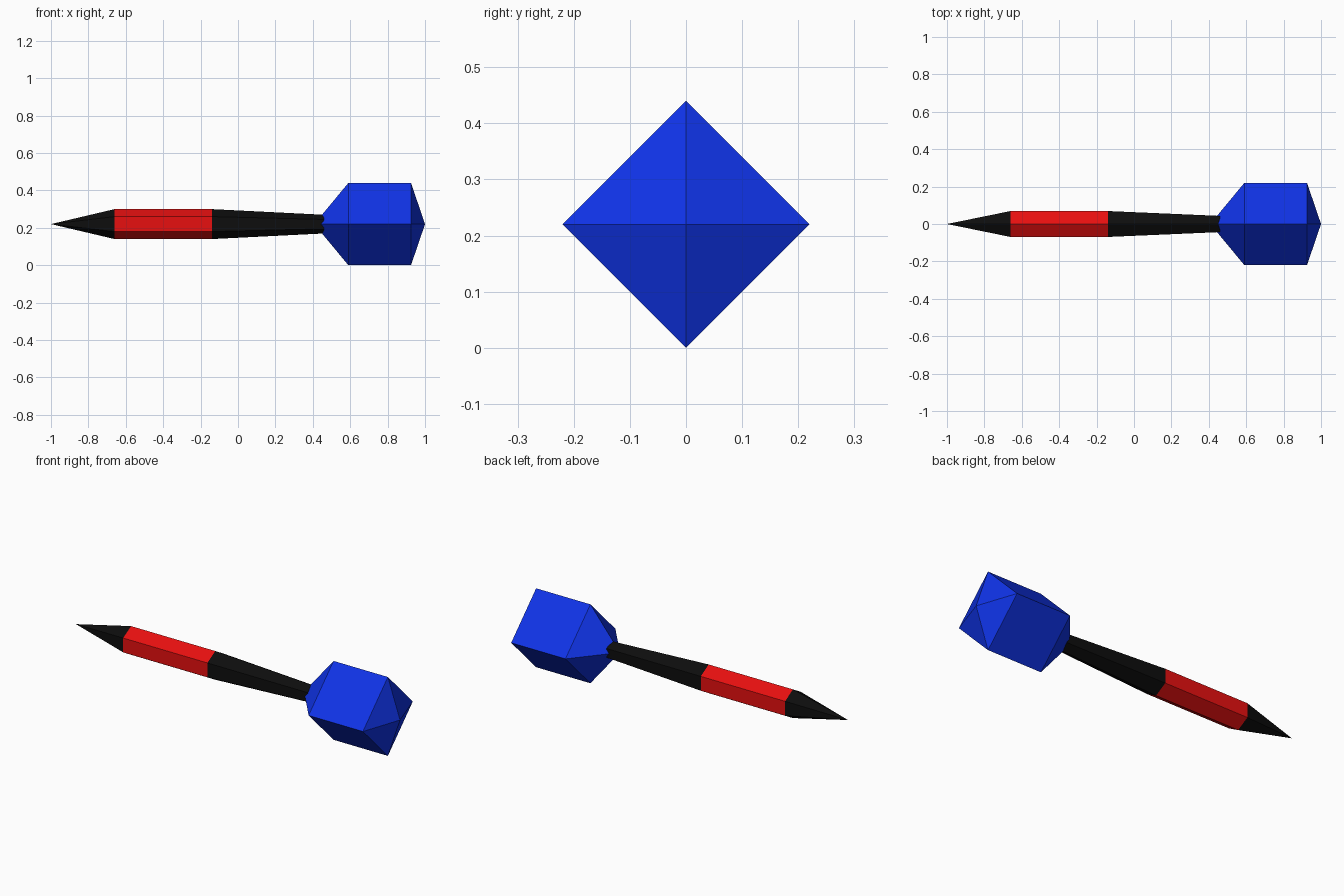
import bpy, bmesh
from math import cos, sin, tau

AXIS_Z = 0.22

cube = bpy.data.objects.get("Cube")
if cube:
    bpy.data.objects.remove(cube, do_unlink=True)


def make_material(name, rgb):
    mat = bpy.data.materials.new(name)
    mat.use_nodes = True
    colour = (*rgb, 1.0)
    mat.diffuse_color = colour
    mat.node_tree.nodes["Principled BSDF"].inputs["Base Color"].default_value = colour
    return mat


def faceted_rod(name, profile, sides, mat):
    """Sweep (x, radius) stations along x, one vertex straight up; radius 0 makes a point."""
    bm = bmesh.new()
    rings = []
    for x, r in profile:
        count = sides if r > 0 else 1
        rings.append([bm.verts.new((x, r * sin(tau * i / sides), AXIS_Z + r * cos(tau * i / sides)))
                      for i in range(count)])
    for a, b in zip(rings, rings[1:]):
        for i in range(sides):
            j = (i + 1) % sides
            corners = [a[i % len(a)], a[j % len(a)], b[j % len(b)], b[i % len(b)]]
            bm.faces.new(list(dict.fromkeys(corners)))
    for ring in (rings[0], rings[-1]):
        if len(ring) > 1:
            bm.faces.new(ring)
    bmesh.ops.recalc_face_normals(bm, faces=bm.faces)
    mesh = bpy.data.meshes.new(name)
    bm.to_mesh(mesh)
    bm.free()
    mesh.materials.append(mat)
    obj = bpy.data.objects.new(name, mesh)
    bpy.context.collection.objects.link(obj)
    return obj


black = make_material("black", (0.004, 0.004, 0.004))
red = make_material("red", (0.8, 0.005, 0.005))
blue = make_material("blue", (0.005, 0.033, 0.8))

# Six-sided point, grip and tapered shaft
faceted_rod("point", [(-1.0, 0), (-0.66, 0.08)], 6, black)
faceted_rod("grip", [(-0.66, 0.08), (-0.14, 0.08)], 6, red)
faceted_rod("shaft", [(-0.14, 0.08), (0.46, 0.05)], 6, black)

# Four-sided flight with a pyramid at the tail
faceted_rod("flight", [(0.445, 0.045), (0.59, 0.22), (0.925, 0.22), (1.0, 0)], 4, blue)
